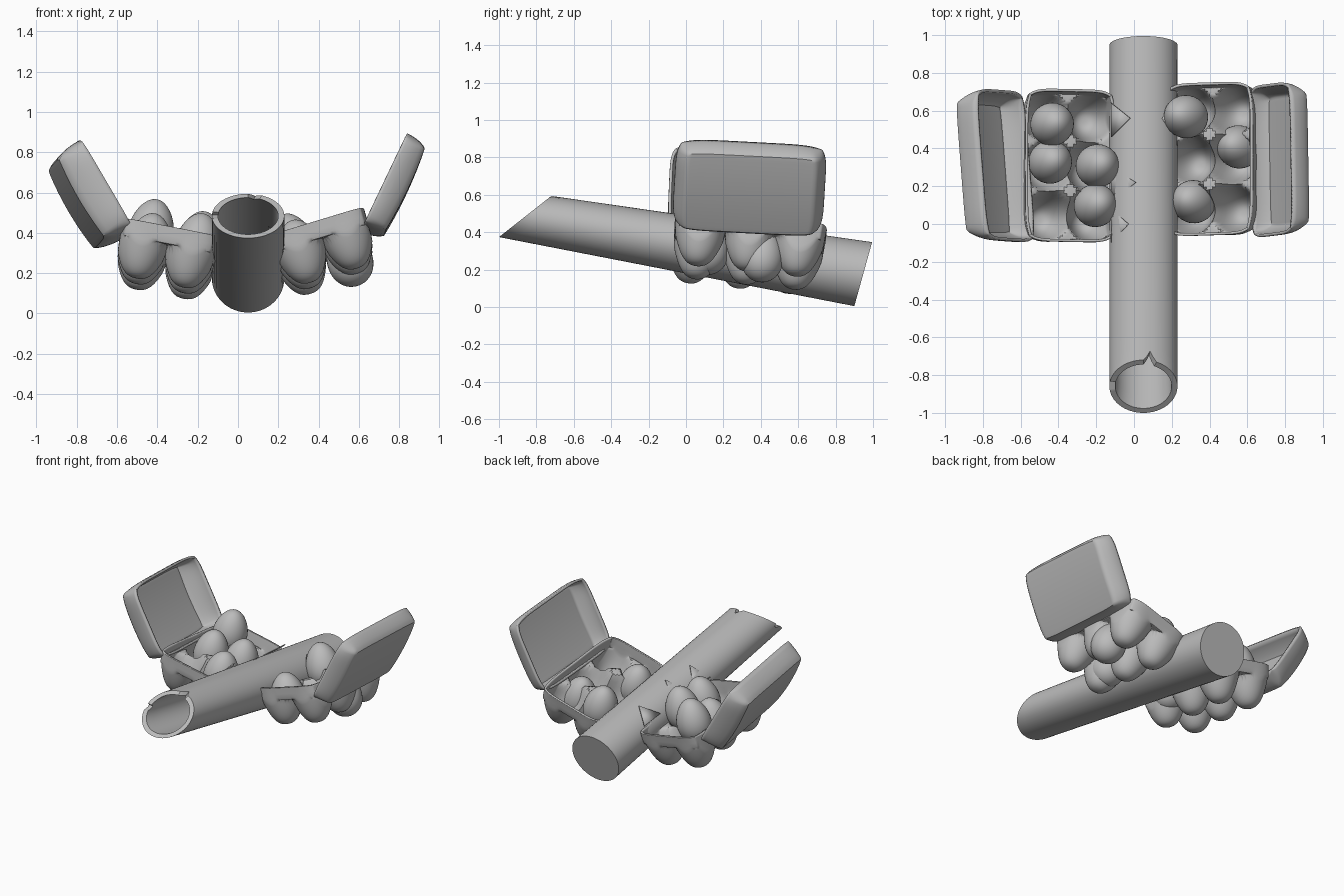
import bpy, bmesh, math
from mathutils import Vector

cube = bpy.data.objects.get("Cube")
if cube:
    bpy.data.objects.remove(cube)

grey = bpy.data.materials.new("plain_grey")
grey.use_nodes = True
grey.diffuse_color = (0.5, 0.5, 0.5, 1)
grey.node_tree.nodes["Principled BSDF"].inputs["Base Color"].default_value = grey.diffuse_color


def add(name, bm, angle=40, loc=(0, 0, 0), rot=(0, 0, 0), wall=0):
    """Turn a bmesh into a shaded object; rot is pitch, roll, yaw in degrees."""
    bmesh.ops.recalc_face_normals(bm, faces=bm.faces)
    for f in bm.faces:
        f.smooth = True
    me = bpy.data.meshes.new(name)
    bm.to_mesh(me)
    bm.free()
    me.set_sharp_from_angle(angle=math.radians(angle))
    me.materials.append(grey)
    ob = bpy.data.objects.new(name, me)
    bpy.context.collection.objects.link(ob)
    ob.location = loc
    ob.rotation_mode = 'YXZ'
    ob.rotation_euler = [math.radians(a) for a in rot]
    if wall:
        mod = ob.modifiers.new("wall", 'SOLIDIFY')
        mod.thickness = wall
        mod.offset = 0
    return ob


def pressed_sheet(half_w, half_l, depth, nu, nv):
    """Rounded rectangular sheet pressed down by a depth function."""
    bm = bmesh.new()
    rows = []
    for j in range(nv + 1):
        row = []
        for i in range(nu + 1):
            # sine spacing packs the rows closer near the rim
            a, b = (math.sin(math.pi * (k / n - 0.5)) for k, n in ((i, nu), (j, nv)))
            u = half_w * a * math.sqrt(1 - 0.17 * b ** 6)
            v = half_l * b * math.sqrt(1 - 0.12 * a ** 6)
            row.append(bm.verts.new((u, v, -depth(a, b, u, v))))
        rows.append(row)
    for lo, hi in zip(rows, rows[1:]):
        for i in range(nu):
            bm.faces.new((lo[i], lo[i + 1], hi[i + 1], hi[i]))
    return bm


# Six tapered cups with posts between them, hung from a flat rim
def cup_depth(a, b, u, v):
    m = max(abs(a), abs(b))
    d = min(math.hypot(u - cu, v - cv) for cu in (-0.12, 0.12) for cv in (-0.265, 0, 0.265))
    floor = 0.08 if abs(u) > 0.14 or abs(v) > 0.29 else 0.02
    pit = max(floor, 0.265 * (1 - (d / 0.152) ** 2.7))
    return pit * min(1, (1 - m) / 0.02)


# Box lid with steep long walls and bevelled ends
def lid_depth(deep):
    def depth(a, b, u, v):
        side = min(1, (1 - abs(a)) / 0.1) ** 0.4
        end = min(1, (1 - abs(b)) / 0.12) ** 0.5
        return deep * side * end * (1 - 0.12 * a * a)
    return depth


def carton(side, tray_loc, tray_rot, lid_loc, lid_rot, deep):
    add(side + "_tray", pressed_sheet(0.237, 0.4, cup_depth, 50, 84), 50, tray_loc, tray_rot, 0.014)
    add(side + "_lid", pressed_sheet(0.25, 0.395, lid_depth(deep), 40, 48), 40, lid_loc, lid_rot, 0.016)


carton("left", (0.395, 0.345, 0.42), (-6, -17, 0), (0.725, 0.34, 0.65), (-3, -64.5, 1), 0.115)
carton("right", (-0.335, 0.31, 0.39), (-6, 11, 0), (-0.68, 0.31, 0.615), (-5, 60, 4.4), 0.15)


# Eggs, narrower toward the top
def egg(name, loc, tilt):
    bm = bmesh.new()
    bmesh.ops.create_uvsphere(bm, u_segments=32, v_segments=20, radius=1)
    for v in bm.verts:
        taper = 1 - 0.14 * v.co.z
        v.co = (v.co.x * 0.113 * taper, v.co.y * 0.113 * taper, v.co.z * 0.15)
    add(name, bm, 60, loc, (-6, tilt, 0))


for k, p in enumerate([(-0.43, 0.53, 0.42), (-0.44, 0.33, 0.35), (-0.19, 0.31, 0.36), (-0.2, 0.1, 0.35)]):
    egg(f"right_egg_{k + 1}", p, 11)
for k, p in enumerate([(0.27, 0.57, 0.35), (0.55, 0.41, 0.28), (0.31, 0.12, 0.32)]):
    egg(f"left_egg_{k + 1}", p, -17)

# Tube: flattened slanted mouth in front, round closed end at the back
SEG = 64
front = Vector((0.05, -1, 0.374)), Vector((0.05, -0.72, 0.594))
back = Vector((0.05, 0.9, 0.005)), Vector((0.05, 0.995, 0.347))
NICKS = {1: 0.02, 2: 0.05, 3: 0.02, 48: 0.03, 49: 0.03}   # torn spots in the mouth


def ring(bm, t, scale, nicked=False):
    low, top = (f.lerp(b, t) for f, b in zip(front, back))
    mid, up = (low + top) / 2, (top - low) / 2
    verts = []
    for i in range(SEG):
        a = 2 * math.pi * i / SEG
        p = mid + up * math.cos(a) * scale + Vector((0.18 * math.sin(a) * scale, 0, 0))
        if nicked:
            p += Vector((0, 1, -0.17)) * NICKS.get(i, 0)
        verts.append(bm.verts.new(p))
    return verts


bm = bmesh.new()
loops = [ring(bm, 0.97, 0.83), ring(bm, 0.04, 0.83), ring(bm, 0, 0.83, True),
         ring(bm, 0, 1, True), ring(bm, 0.04, 1), ring(bm, 1, 1)]
for lo, hi in zip(loops, loops[1:]):
    for i in range(SEG):
        j = (i + 1) % SEG
        bm.faces.new((lo[i], lo[j], hi[j], hi[i]))
bm.faces.new(loops[0])
bm.faces.new(loops[-1])
add("tube", bm, 35)


# Torn triangular tabs along the inner tray rims
def tab(name, root, tip, y, z, rise):
    bm = bmesh.new()
    pts = (root, y - 0.1, z), (root, y + 0.08, z - 0.02), (tip, y, z + rise)
    bm.faces.new([bm.verts.new(p) for p in pts])
    add(name, bm, wall=0.006)


for k, (y, tip) in enumerate(((0, -0.03), (0.22, 0.01), (0.56, -0.02))):
    tab(f"right_tab_{k + 1}", -0.12, tip, y, 0.4 - 0.08 * y, 0.1 - 0.06 * y)
    tab(f"left_tab_{k + 1}", 0.21, 0.15, y, 0.36 - 0.06 * y, 0.07)
